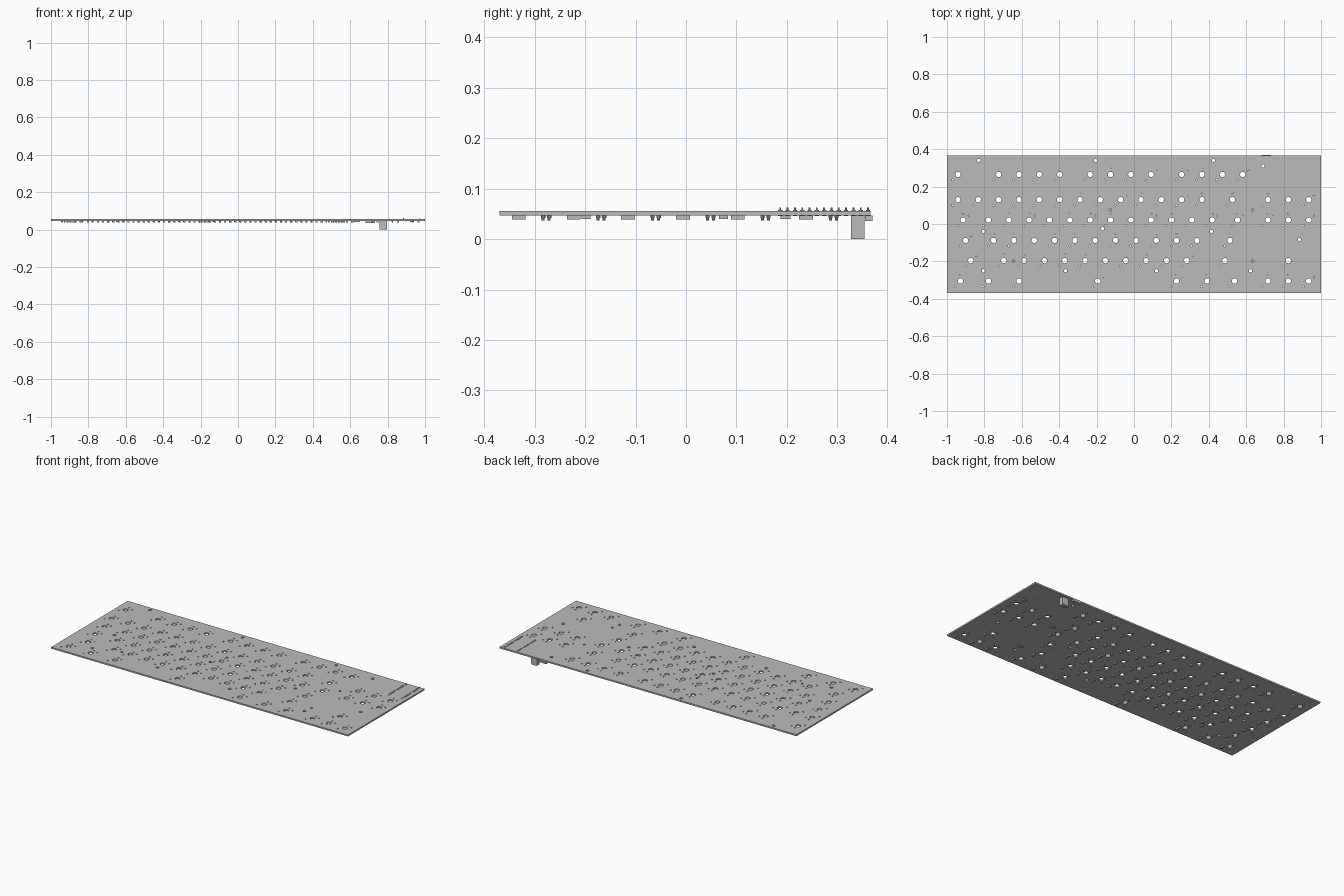
import bpy, bmesh, math
from mathutils import Matrix, Vector

cube = bpy.data.objects.get("Cube")
if cube:
    bpy.data.objects.remove(cube, do_unlink=True)

grey = bpy.data.materials.new("plain grey")
grey.use_nodes = True
grey.diffuse_color = (0.5, 0.5, 0.5, 1)
grey.node_tree.nodes["Principled BSDF"].inputs["Base Color"].default_value = (0.5, 0.5, 0.5, 1)

TOP, BOTTOM = 0.0555, 0.0465
PITCH, FIRST_X = 0.1087, -0.941
MM = PITCH / 19.05


def add_object(name, mesh):
    mesh.materials.clear()
    mesh.materials.append(grey)
    obj = bpy.data.objects.new(name, mesh)
    bpy.context.collection.objects.link(obj)
    return obj


def build(name, boxes=(), rods=()):
    """boxes: (centre, size); rods: (x, y, radius, low z, high z)."""
    bm = bmesh.new()
    for centre, size in boxes:
        bmesh.ops.create_cube(bm, size=1, matrix=Matrix.Translation(centre) @ Matrix.Diagonal((*size, 1)))
    for x, y, r, low, high in rods:
        bmesh.ops.create_cone(bm, cap_ends=True, segments=10, radius1=r, radius2=r, depth=high - low,
                              matrix=Matrix.Translation((x, y, (low + high) / 2)))
    mesh = bpy.data.meshes.new(name)
    bm.to_mesh(mesh)
    bm.free()
    return add_object(name, mesh)


def hung_box(x, y, w, d, low):
    """Box hanging from the underside of the board down to a height."""
    return (Vector((x, y, (low + BOTTOM) / 2)), (w, d, BOTTOM - low))


# Key positions: row height and key offsets in key units
nav = [15.25, 16.25, 17.25]
rows = {
    0.265: [0, 2, 3, 4, 5, 6.5, 7.5, 8.5, 9.5, 11, 12, 13, 14],
    0.130: [*range(13), 13.5] + nav,
    0.021: [0.25] + [i + 1.5 for i in range(12)] + [13.75] + nav,
    -0.088: [0.375] + [i + 1.75 for i in range(11)] + [13.375],
    -0.196: [0.625] + [i + 2.25 for i in range(10)] + [13.125, 16.25],
    -0.305: [0.125, 1.5, 3, 6.875, 10.75, 12.25, 13.6] + nav,
}
keys = [(FIRST_X + u * PITCH, y) for y, units in rows.items() for u in units]
pins = [(x + dx * MM, y + dy * MM) for x, y in keys for dx, dy in ((0, 5.9), (5, 3.8))]

# Holes: switch centre, switch corner, contact pins, mounting screws, light openings
holes = [(x, y, 2.5 * MM, 20) for x, y in keys]
holes += [(x - 5 * MM, y - 5.15 * MM, 0.8 * MM, 10) for x, y in keys]
holes += [(x, y, 0.0045, 10) for x, y in pins]
mounts = [(-0.83, 0.34), (-0.206, 0.34), (0.425, 0.34), (0.69, 0.31), (0.885, -0.083),
          (-0.805, -0.04), (-0.168, -0.025), (0.414, -0.04),
          (-0.805, -0.25), (-0.366, -0.25), (0.12, -0.25), (0.623, -0.25)]
holes += [(x, y, 0.009, 14) for x, y in mounts]
lights = [(0.634, 0.0745), (0.634, -0.198), (-0.644, -0.198), (-0.126, 0.0745)]
holes += [(x, y, 0.007, 12) for x, y in lights]

# Circuit board: filled flat outline with holes, extruded
curve = bpy.data.curves.new("board_outline", "CURVE")
curve.dimensions = "2D"
curve.fill_mode = "BOTH"
curve.extrude = (TOP - BOTTOM) / 2


def add_loop(points):
    spline = curve.splines.new("POLY")
    spline.points.add(len(points) - 1)
    for p, (x, y) in zip(spline.points, points):
        p.co = (x, y, 0, 1)
    spline.use_cyclic_u = True


add_loop([(-1, -0.37), (1, -0.37), (1, 0.366), (-1, 0.366)])
for x, y, r, n in holes:
    add_loop([(x + r * math.cos(a * math.tau / n), y + r * math.sin(a * math.tau / n)) for a in range(n)])
outline = bpy.data.objects.new("board_outline", curve)
bpy.context.collection.objects.link(outline)
bpy.context.view_layer.update()
board_mesh = bpy.data.meshes.new_from_object(outline.evaluated_get(bpy.context.evaluated_depsgraph_get()))
bpy.data.objects.remove(outline, do_unlink=True)
for poly in board_mesh.polygons:
    poly.use_smooth = False
board = add_object("circuit_board", board_mesh)
board.location.z = (TOP + BOTTOM) / 2

# Pin receptacles: wide collar with a narrow tail below
build("pin_receptacles", rods=[(x, y, r, low, high) for x, y in pins
                               for r, low, high in ((0.0043, 0.042, 0.052), (0.003, 0.0368, 0.042))])

# One diode under each key
build("diodes", boxes=[hung_box(x + 0.03, y - 0.027, 0.011, 0.027, 0.0392) for x, y in keys])

# Light housings and small chip on the underside
build("light_housings", boxes=[hung_box(x, y, 0.036 if x > 0 else 0.018, 0.018, 0.0402) for x, y in lights])
build("small_chip", boxes=[hung_box(0.93, 0.197, 0.02, 0.02, 0.0402)])

# Controller header: two rows of thirteen pins
header = [(x, 0.187 + i * 0.0145) for x in (0.885, 0.972) for i in range(13)]
build("header_pins", rods=[(x, y, r, low, high) for x, y in header
                           for r, low, high in ((0.0042, TOP - 0.001, 0.0575),
                                                (0.0018, 0.0575, 0.0625),
                                                (0.0042, BOTTOM - 0.0006, BOTTOM + 0.001))])

# Cable port at the back edge and tall connector beside it
build("cable_port", boxes=[hung_box(0.708, 0.3625, 0.05, 0.015, 0.0362)])
build("tall_connector", boxes=[hung_box(0.777, 0.3405, 0.04, 0.027, 0)])
